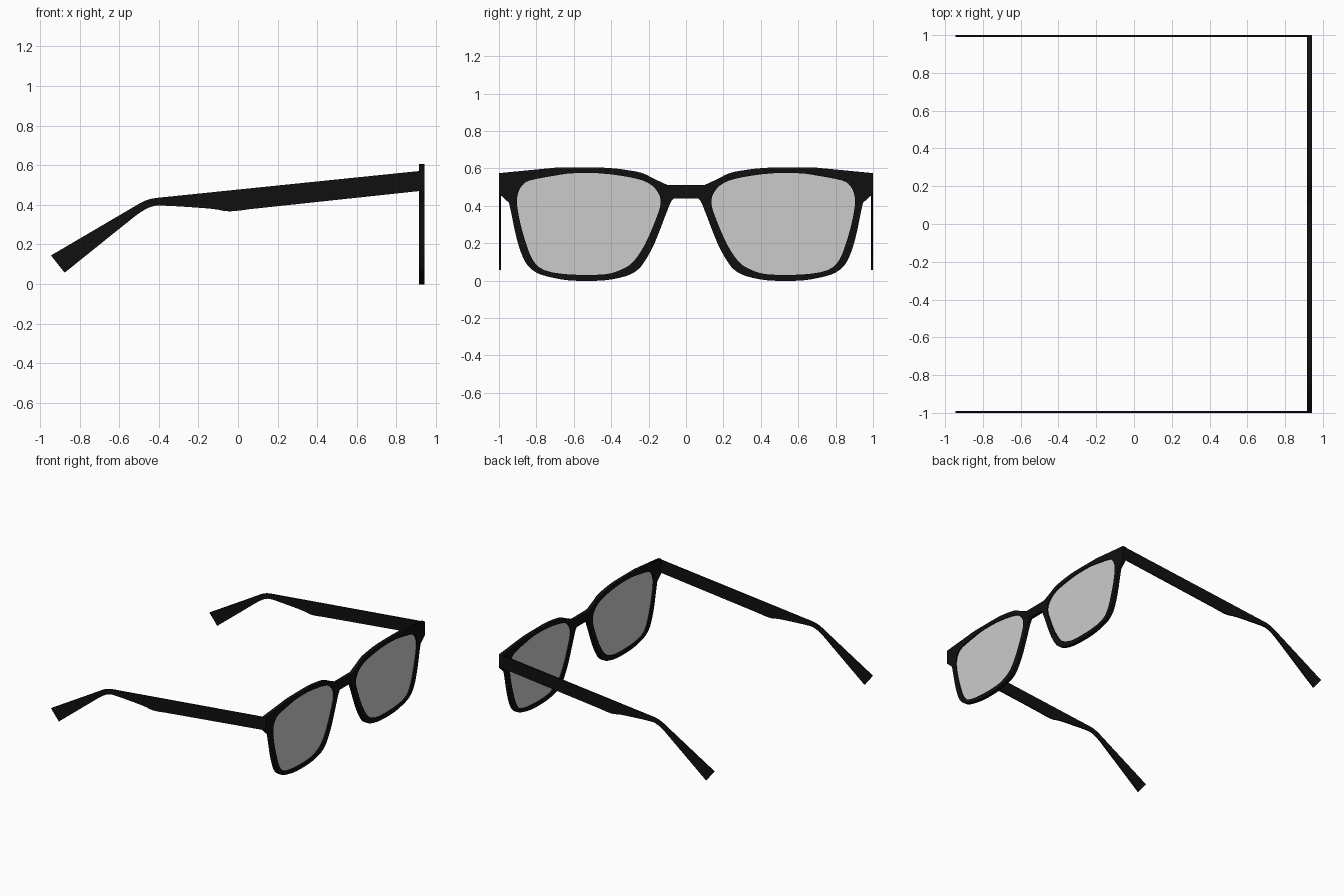
import bpy
from math import pi
from mathutils import Vector

if "Cube" in bpy.data.objects:
    bpy.data.objects.remove(bpy.data.objects["Cube"])

black = bpy.data.materials.new("black_plastic")
black.diffuse_color = (0.005, 0.005, 0.005, 1)
black.use_nodes = True
black.node_tree.nodes["Principled BSDF"].inputs["Base Color"].default_value = black.diffuse_color


def smooth(pts, closed=False, n=3):
    """Catmull-Rom rounding of a 2D run of points."""
    p = [Vector(q) for q in pts]
    p = [p[-1]] + p + p[:2] if closed else [p[0]] + p + [p[-1]]
    out = []
    for a, b, c, d in zip(p, p[1:], p[2:], p[3:]):
        for i in range(n):
            t = i / n
            out.append((b * 2 + (c - a) * t + (a * 2 - b * 5 + c * 4 - d) * t**2
                        + (b * 3 - a - c * 3 + d) * t**3) / 2)
    return out if closed else out + [p[-1]]


def mirror(pts):
    return [(-p[0], p[1]) for p in reversed(pts)]


def plate(name, loops, half, loc, rot, mat=None):
    """Flat filled outline (extra loops are holes) with thickness 2 * half."""
    cu = bpy.data.curves.new(name, 'CURVE')
    cu.dimensions, cu.fill_mode, cu.extrude = '2D', 'BOTH', half
    for loop in loops:
        s = cu.splines.new('POLY')
        s.points.add(len(loop) - 1)
        for pt, q in zip(s.points, loop):
            pt.co = (q[0], q[1], 0, 1)
        s.use_cyclic_u = True
    ob = bpy.data.objects.new(name, cu)
    bpy.context.collection.objects.link(ob)
    ob.location, ob.rotation_euler = loc, rot
    if mat:
        cu.materials.append(mat)
    bpy.ops.object.select_all(action='DESELECT')
    ob.select_set(True)
    bpy.context.view_layer.objects.active = ob
    bpy.ops.object.convert(target='MESH')
    return ob


# Front frame: half outline from bridge top, over the brow, round the rim to the bridge underside
brow = smooth([(.098, .511), (.176, .547), (.225, .572), (.30, .589), (.44, .604), (.70, .604)])
rim = smooth([(.947, .417), (.936, .37), (.904, .22), (.865, .11), (.818, .055), (.754, .026),
              (.62, .001), (.444, .001), (.326, .023), (.262, .055), (.22, .105), (.166, .205),
              (.09, .40), (.066, .44)])
half_outline = brow + [(1.0, .575), (1.0, .465)] + rim
opening = smooth([(.904, .42), (.897, .47), (.875, .51), (.834, .536), (.70, .562), (.61, .574),
                  (.46, .574), (.30, .553), (.203, .523), (.15, .472), (.136, .41), (.166, .316),
                  (.22, .193), (.283, .10), (.353, .056), (.444, .033), (.62, .033), (.754, .055),
                  (.82, .112), (.865, .23), (.893, .34)], closed=True)
ROT_FRONT = (pi / 2, 0, pi / 2)
plate("front_frame", [half_outline + mirror(half_outline), opening, mirror(opening)],
      .014, (.929, 0, 0), ROT_FRONT, black)

# Lenses
for side, loop in (("left", opening), ("right", mirror(opening))):
    plate(side + "_lens", [loop], .004, (.929, 0, 0), ROT_FRONT)

# Temple arms with bent ear tips
arm_top = [(.93, .572), (0, .477)] + smooth([(-.37, .439), (-.43, .432), (-.48, .416), (-.526, .39)])
arm_low = smooth([(-.52, .343), (-.48, .37), (-.44, .389), (-.38, .396), (-.143, .381),
                  (-.07, .369), (-.02, .368), (.06, .378)])
arm = arm_top + [(-.945, .144), (-.876, .057)] + arm_low + [(.93, .471)]
for side, s in (("left", 1), ("right", -1)):
    plate(side + "_temple", [arm], .005, (0, s * .995, 0), (pi / 2, 0, 0), black)
